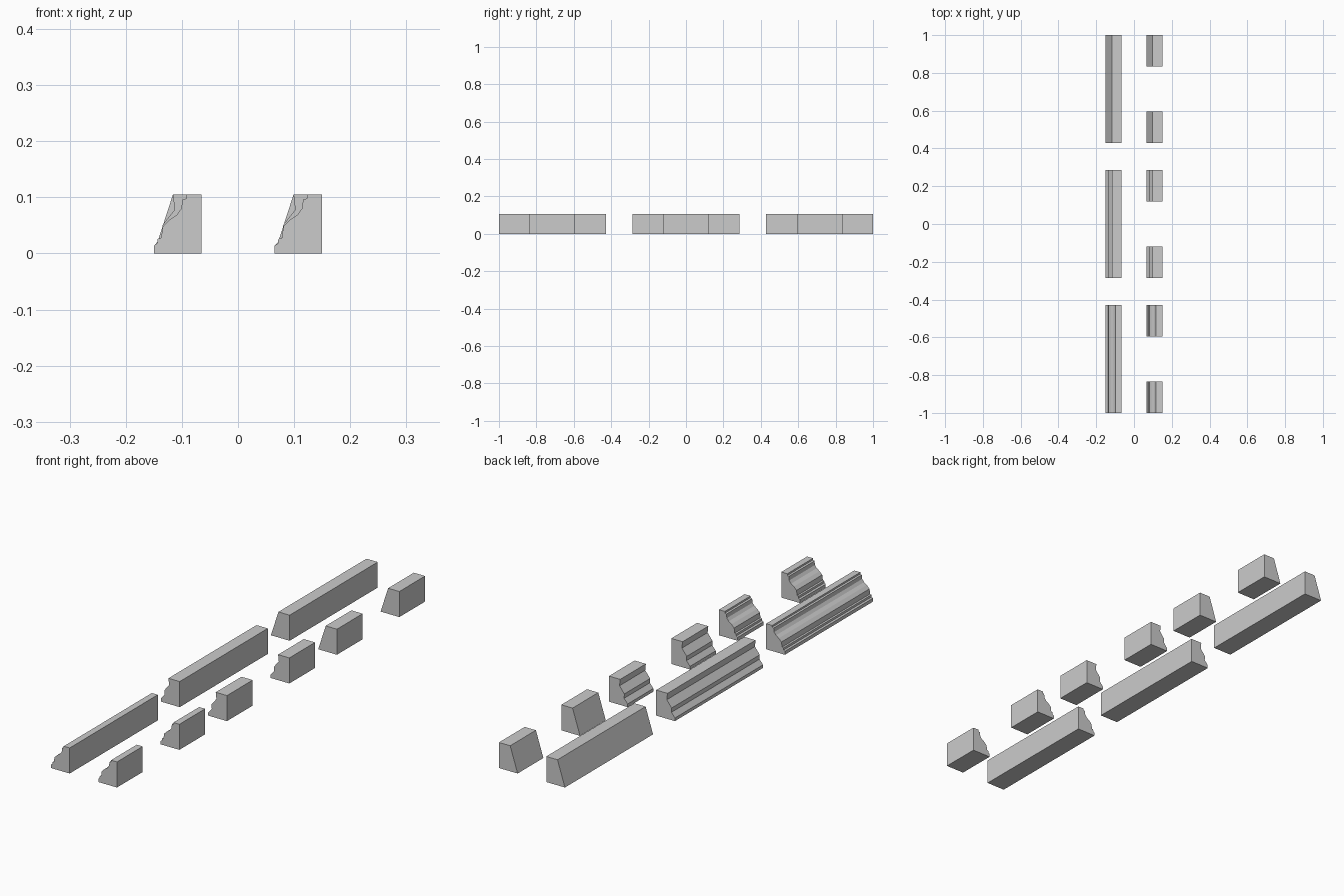
import bpy

cube = bpy.data.objects.get("Cube")
if cube:
    bpy.data.objects.remove(cube, do_unlink=True)

# Plain light grey for every piece
grey = bpy.data.materials.new("light_grey")
grey.use_nodes = True
grey.diffuse_color = (0.6, 0.6, 0.6, 1)
grey.node_tree.nodes["Principled BSDF"].inputs["Base Color"].default_value = (0.6, 0.6, 0.6, 1)

HEIGHT = 0.105
DEPTH = 0.085

# Moulded face as (distance in from the toe, height), bottom to top
PLAIN = [(0, 0), (0.034, HEIGHT)]
STEPPED = [(0, 0), (0, 0.013), (0.016, 0.032), (0.015, 0.05),
           (0.037, 0.078), (0.034, HEIGHT)]
ORNATE = [(0, 0), (0, 0.014), (0.006, 0.018), (0.007, 0.026), (0.013, 0.028),
          (0.016, 0.048), (0.028, 0.06), (0.041, 0.069), (0.049, 0.08),
          (0.051, 0.096), (0.058, 0.098), (0.058, HEIGHT)]


def moulding(name, face, toe_x, y0, y1):
    """Extrude a moulding cross-section along y, with a flat back and base."""
    section = face + [(DEPTH, HEIGHT), (DEPTH, 0)]
    n = len(section)
    verts = [(toe_x + x, y, z) for y in (y0, y1) for x, z in section]
    faces = [tuple(reversed(range(n))), tuple(range(n, 2 * n))]
    faces += [(i, (i + 1) % n, (i + 1) % n + n, i + n) for i in range(n)]
    mesh = bpy.data.meshes.new(name)
    mesh.from_pydata(verts, [], [f[::-1] for f in faces])
    mesh.update()
    # Make every face point outward
    import bmesh
    bm = bmesh.new()
    bm.from_mesh(mesh)
    bmesh.ops.recalc_face_normals(bm, faces=bm.faces)
    bm.to_mesh(mesh)
    bm.free()
    mesh.materials.append(grey)
    obj = bpy.data.objects.new(name, mesh)
    bpy.context.collection.objects.link(obj)


# One long length and two short lengths for each style
for style, face, centre in (("ornate", ORNATE, -0.714),
                            ("stepped", STEPPED, 0),
                            ("plain", PLAIN, 0.714)):
    moulding(style + "_long_moulding", face, -0.15, centre - 0.286, centre + 0.286)
    moulding(style + "_short_moulding_front", face, 0.065, centre - 0.286, centre - 0.119)
    moulding(style + "_short_moulding_back", face, 0.065, centre + 0.119, centre + 0.286)
